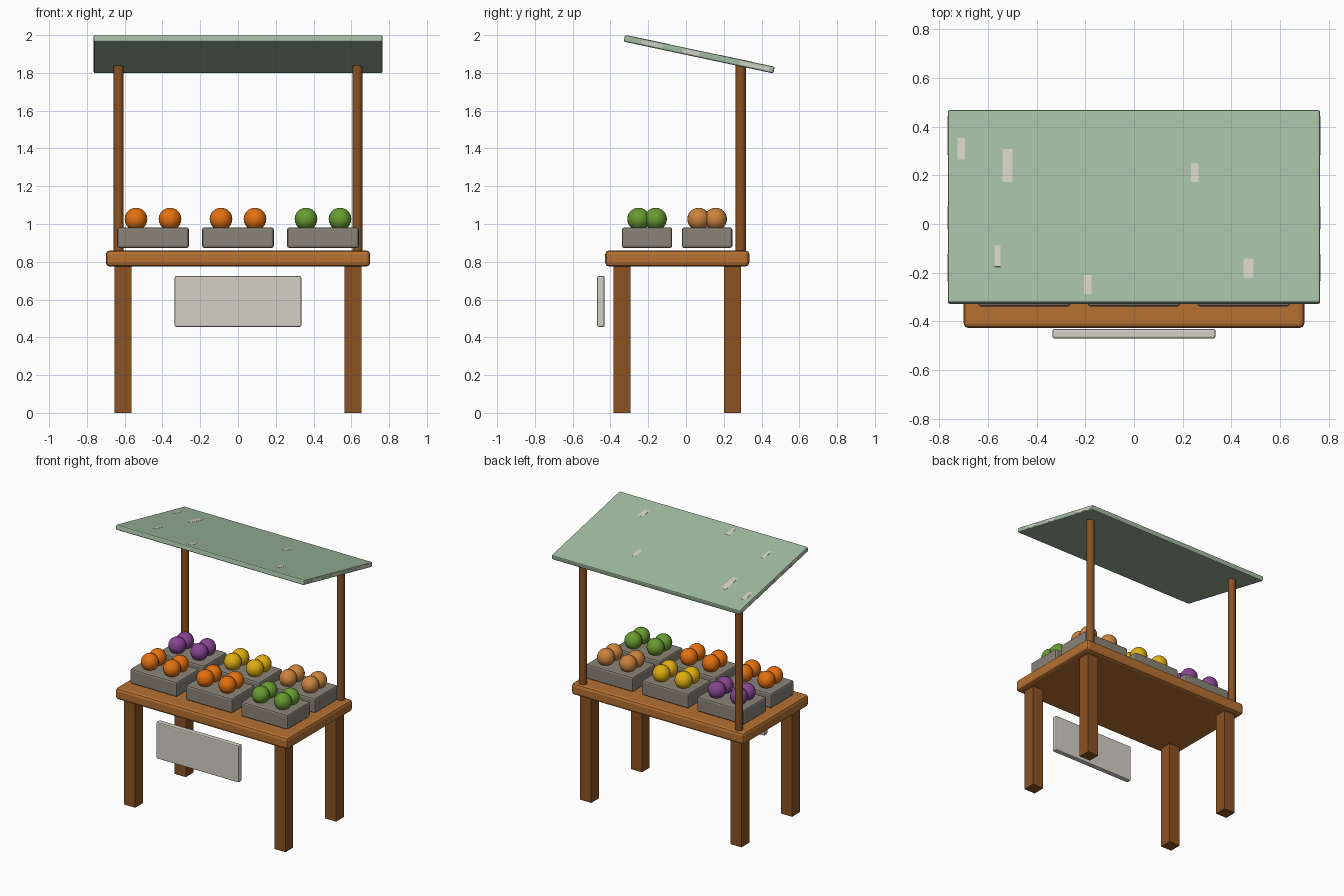
import bpy, math
from mathutils import Matrix, Vector

if "Cube" in bpy.data.objects:
    bpy.data.objects.remove(bpy.data.objects["Cube"])


def lin(c):
    c /= 255
    return c / 12.92 if c <= 0.04045 else ((c + 0.055) / 1.055) ** 2.4


def material(name, r, g, b):
    m = bpy.data.materials.new(name)
    m.diffuse_color = (lin(r), lin(g), lin(b), 1)
    m.use_nodes = True
    m.node_tree.nodes["Principled BSDF"].inputs["Base Color"].default_value = m.diffuse_color
    return m


TABLE = material("warm wood", 182, 113, 50)
WOOD = material("dark wood", 138, 82, 35)
CANVAS = material("sage green", 162, 188, 162)
CRATE = material("grey crate", 138, 132, 120)
CREAM = material("pale cream", 212, 208, 197)
ORANGE = material("orange", 228, 112, 16)
GREEN = material("apple green", 104, 155, 48)
PURPLE = material("plum purple", 135, 68, 145)
YELLOW = material("yellow", 222, 174, 16)
TAN = material("tan", 203, 131, 63)


def finish(name, mat):
    ob = bpy.context.object
    ob.name = name
    ob.data.materials.append(mat)
    return ob


def box(name, lo, hi, mat, bevel=0.0, segments=2):
    lo, hi = Vector(lo), Vector(hi)
    bpy.ops.mesh.primitive_cube_add(size=1)
    ob = finish(name, mat)
    ob.data.transform(Matrix.Diagonal((*(hi - lo), 1)))
    ob.location = (lo + hi) / 2
    if bevel:
        mod = ob.modifiers.new("rounded edges", "BEVEL")
        mod.width = bevel
        mod.segments = segments
    return ob


# Table top and four legs
box("table_top", (-0.70, -0.428, 0.775), (0.70, 0.335, 0.86), TABLE, 0.02)
for sx in (-1, 1):
    for label, y in (("front", -0.34), ("back", 0.247)):
        x = 0.61 * sx
        box(label + "_leg", (x - 0.045, y - 0.045, 0),
            (x + 0.045, y + 0.045, 0.79), WOOD)
    # Rear canopy posts
    bpy.ops.mesh.primitive_cylinder_add(vertices=12, radius=0.027, depth=1.02,
                                        location=(0.632 * sx, 0.29, 1.335))
    finish("canopy_post", WOOD)
    bpy.ops.object.shade_smooth_by_angle(angle=math.radians(40))

# Hanging sign board
box("sign_board", (-0.335, -0.47, 0.455), (0.335, -0.431, 0.725), CREAM, 0.008)

# Sloping canopy, with worn paint marks in the same tilted frame
tilt = Matrix.Translation((0, 0.07, 1.899)) @ Matrix.Rotation(math.radians(-12), 4, "X")


def tilted_box(name, lo, hi, mat, bevel=0.0):
    ob = box(name, lo, hi, mat, bevel)
    ob.matrix_world = tilt @ Matrix.Translation(ob.location)


tilted_box("canopy", (-0.765, -0.405, -0.018), (0.765, 0.405, 0.018), CANVAS, 0.008)
for sx in (-1, 1):
    for a, b in ((-0.31, -0.20), (-0.09, 0.0), (0.22, 0.38)):
        x = 0.765 * sx
        tilted_box("edge_wear", (x - 0.001, a, -0.009), (x + 0.001, b, 0.009), CREAM)
for x, y, w, d in ((-0.71, 0.24, 0.03, 0.09), (-0.52, 0.17, 0.04, 0.14),
                   (-0.56, -0.21, 0.025, 0.09), (-0.19, -0.33, 0.03, 0.08),
                   (0.25, 0.14, 0.03, 0.08), (0.47, -0.26, 0.04, 0.08)):
    tilted_box("top_wear", (x - w / 2, y - d / 2, 0.0175),
               (x + w / 2, y + d / 2, 0.019), CREAM)

# Six crates, each holding four fruits
for cy, row in ((-0.206, (ORANGE, ORANGE, GREEN)), (0.112, (PURPLE, YELLOW, TAN))):
    for cx, mat in zip((-0.45, 0, 0.45), row):
        box("crate", (cx - 0.19, cy - 0.133, 0.873),
            (cx + 0.19, cy + 0.133, 0.982), CRATE, 0.012)
        for dx in (-0.09, 0.09):
            for dy in (-0.045, 0.045):
                bpy.ops.mesh.primitive_uv_sphere_add(
                    segments=20, ring_count=12, radius=0.06,
                    location=(cx + dx, cy + dy, 1.026))
                finish("fruit", mat)
                bpy.ops.object.shade_smooth()
